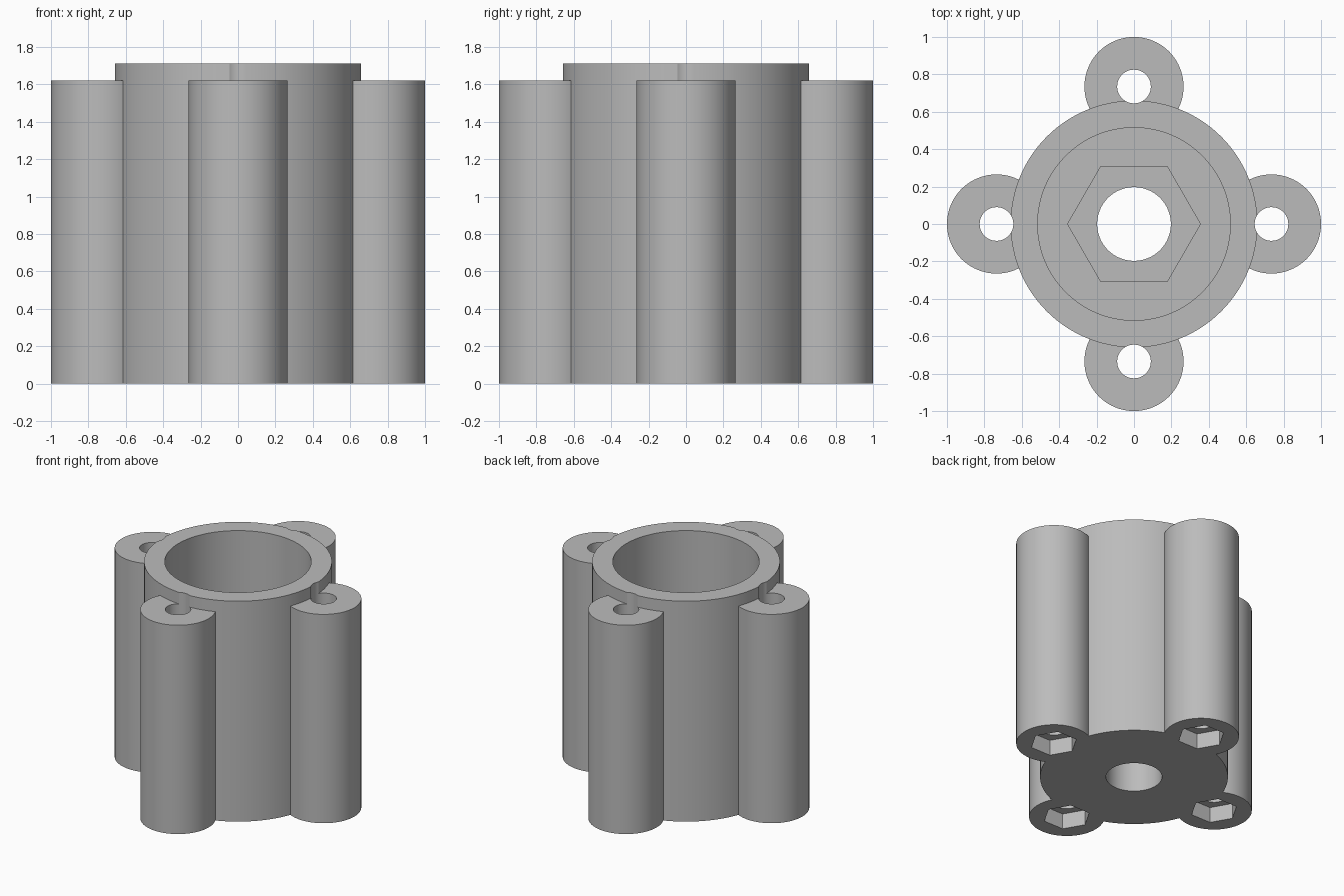
import bpy, math
from mathutils import Matrix

old = bpy.data.objects.get("Cube")
if old:
    bpy.data.objects.remove(old, do_unlink=True)

GREY = (0.5, 0.5, 0.5, 1)
mat = bpy.data.materials.new("plain grey")
mat.use_nodes = True
mat.diffuse_color = GREY
mat.node_tree.nodes["Principled BSDF"].inputs["Base Color"].default_value = GREY

BODY_R, BODY_H = 0.66, 1.71
LUG_R, LUG_H, LUG_DIST = 0.265, 1.62, 0.735
BORE_R, BORE_FLOOR = 0.515, 0.55
HEX_R, HEX_FLOOR = 0.355, 0.25
SHAFT_R = 0.197
BOLT_R, NUT_R, NUT_DEPTH = 0.09, 0.167, 0.12
OVER = 0.1


def prism(name, radius, bottom, top, x=0, y=0, sides=96):
    """Upright prism with a corner on the x axis."""
    bpy.ops.mesh.primitive_cylinder_add(
        vertices=sides, radius=radius, depth=top - bottom,
        location=(x, y, (bottom + top) / 2))
    ob = bpy.context.object
    ob.name = name
    # turn the first corner from +y to +x, keeping the object unrotated
    ob.data.transform(Matrix.Rotation(-math.pi / 2, 4, "Z"))
    ob.data.materials.append(mat)
    return ob


def combine(target, tool, operation):
    mod = target.modifiers.new(tool.name, "BOOLEAN")
    mod.operation, mod.object, mod.solver = operation, tool, "EXACT"
    bpy.context.view_layer.objects.active = target
    bpy.ops.object.modifier_apply(modifier=mod.name)
    bpy.data.objects.remove(tool, do_unlink=True)


# Round housing with four bolt lugs
housing = prism("housing", BODY_R, 0, BODY_H, sides=128)
spots = [(LUG_DIST * math.cos(i * math.pi / 2), LUG_DIST * math.sin(i * math.pi / 2))
         for i in range(4)]
for x, y in spots:
    combine(housing, prism("bolt_lug", LUG_R, 0, LUG_H, x, y), "UNION")

# Stepped centre: wide bore, hexagonal seat, shaft hole
combine(housing, prism("bore", BORE_R, BORE_FLOOR, BODY_H + OVER, sides=128), "DIFFERENCE")
combine(housing, prism("hex_seat", HEX_R, HEX_FLOOR, BORE_FLOOR + OVER, sides=6), "DIFFERENCE")
combine(housing, prism("shaft_hole", SHAFT_R, -OVER, HEX_FLOOR + OVER), "DIFFERENCE")

# Bolt holes graze the rim; nut pockets open underneath
for x, y in spots:
    combine(housing, prism("bolt_hole", BOLT_R, -OVER, BODY_H + OVER, x, y, 48), "DIFFERENCE")
    combine(housing, prism("nut_pocket", NUT_R, -OVER, NUT_DEPTH, x, y, 6), "DIFFERENCE")

bpy.ops.object.select_all(action="DESELECT")
housing.select_set(True)
bpy.context.view_layer.objects.active = housing
bpy.ops.object.shade_smooth_by_angle(angle=math.radians(30))
